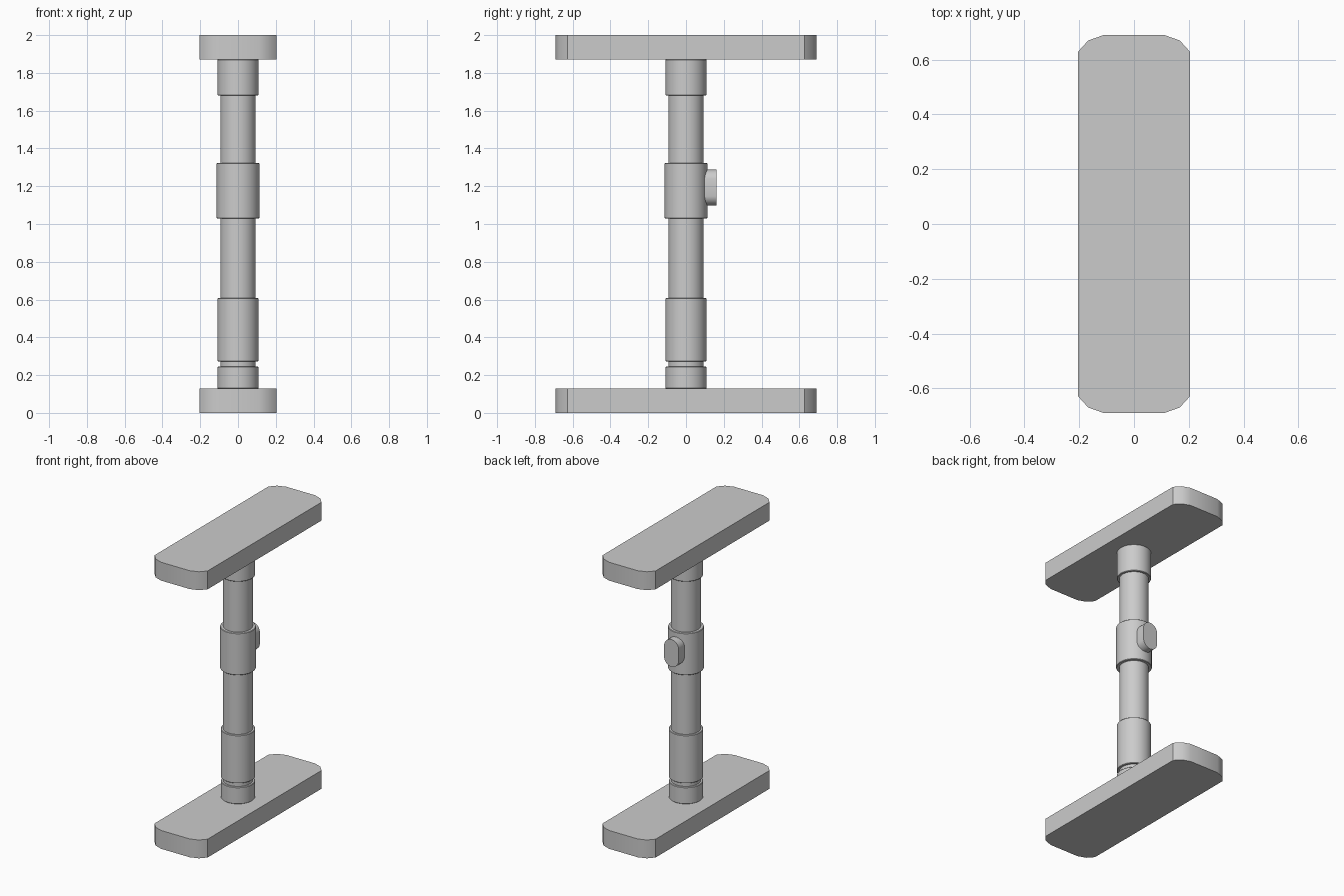
import bpy, bmesh, math

if "Cube" in bpy.data.objects:
    bpy.data.objects.remove(bpy.data.objects["Cube"])


def finish(name, bm, angle=30):
    bmesh.ops.recalc_face_normals(bm, faces=bm.faces)
    me = bpy.data.meshes.new(name)
    bm.to_mesh(me)
    bm.free()
    ob = bpy.data.objects.new(name, me)
    bpy.context.collection.objects.link(ob)
    bpy.ops.object.select_all(action='DESELECT')
    ob.select_set(True)
    bpy.context.view_layer.objects.active = ob
    bpy.ops.object.shade_smooth_by_angle(angle=math.radians(angle))
    return ob


def extrude(name, outline, offset):
    """Close an outline of 3D points and extrude it along offset."""
    bm = bmesh.new()
    face = bm.faces.new([bm.verts.new(p) for p in outline])
    ext = bmesh.ops.extrude_face_region(bm, geom=[face], use_keep_orig=True)
    verts = [g for g in ext['geom'] if isinstance(g, bmesh.types.BMVert)]
    bmesh.ops.translate(bm, verts=verts, vec=offset)
    return finish(name, bm)


def lathe(name, profile, segments=40):
    """Revolve (radius, z) points around z and cap both ends."""
    bm = bmesh.new()
    rings = []
    for r, z in profile:
        rings.append([bm.verts.new((r * math.cos(a), r * math.sin(a), z))
                      for a in (2 * math.pi * i / segments for i in range(segments))])
    for lo, hi in zip(rings, rings[1:]):
        for i in range(segments):
            j = (i + 1) % segments
            bm.faces.new((lo[i], lo[j], hi[j], hi[i]))
    bm.faces.new(rings[0])
    bm.faces.new(rings[-1])
    return finish(name, bm)


# Base and top plates with faceted corners
corner = [(0.205, 0.628), (0.167, 0.67), (0.11, 0.69)]
plan = (corner + [(-x, y) for x, y in reversed(corner)]
        + [(-x, -y) for x, y in corner] + [(x, -y) for x, y in reversed(corner)])
for name, z in (("base_plate", 0.0), ("top_plate", 1.872)):
    extrude(name, [(x, y, z) for x, y in plan], (0, 0, 0.128))

# Central tube
lathe("column_tube", [(0.0935, 0.128), (0.0935, 1.872)])

# Collars along the tube
collars = [("base_collar", 0.108, 0.128, 0.245), ("lower_sleeve", 0.109, 0.273, 0.608),
           ("clamp_collar", 0.113, 1.03, 1.322), ("top_collar", 0.108, 1.68, 1.872)]
for name, r, z0, z1 in collars:
    lathe(name, [(r - 0.003, z0), (r, z0 + 0.003), (r, z1 - 0.003), (r - 0.003, z1)])

# Clamp knob on the back: an upright rounded slab
w, h, zc = 0.056, 0.095, 1.193
outline = []
for i in range(24):
    a = 2 * math.pi * (i + 0.5) / 24
    shift = (h - w) * (1 if math.sin(a) > 0 else -1)
    outline.append((w * math.cos(a), 0.09, zc + shift + w * math.sin(a)))
extrude("clamp_knob", outline, (0, 0.071, 0))
